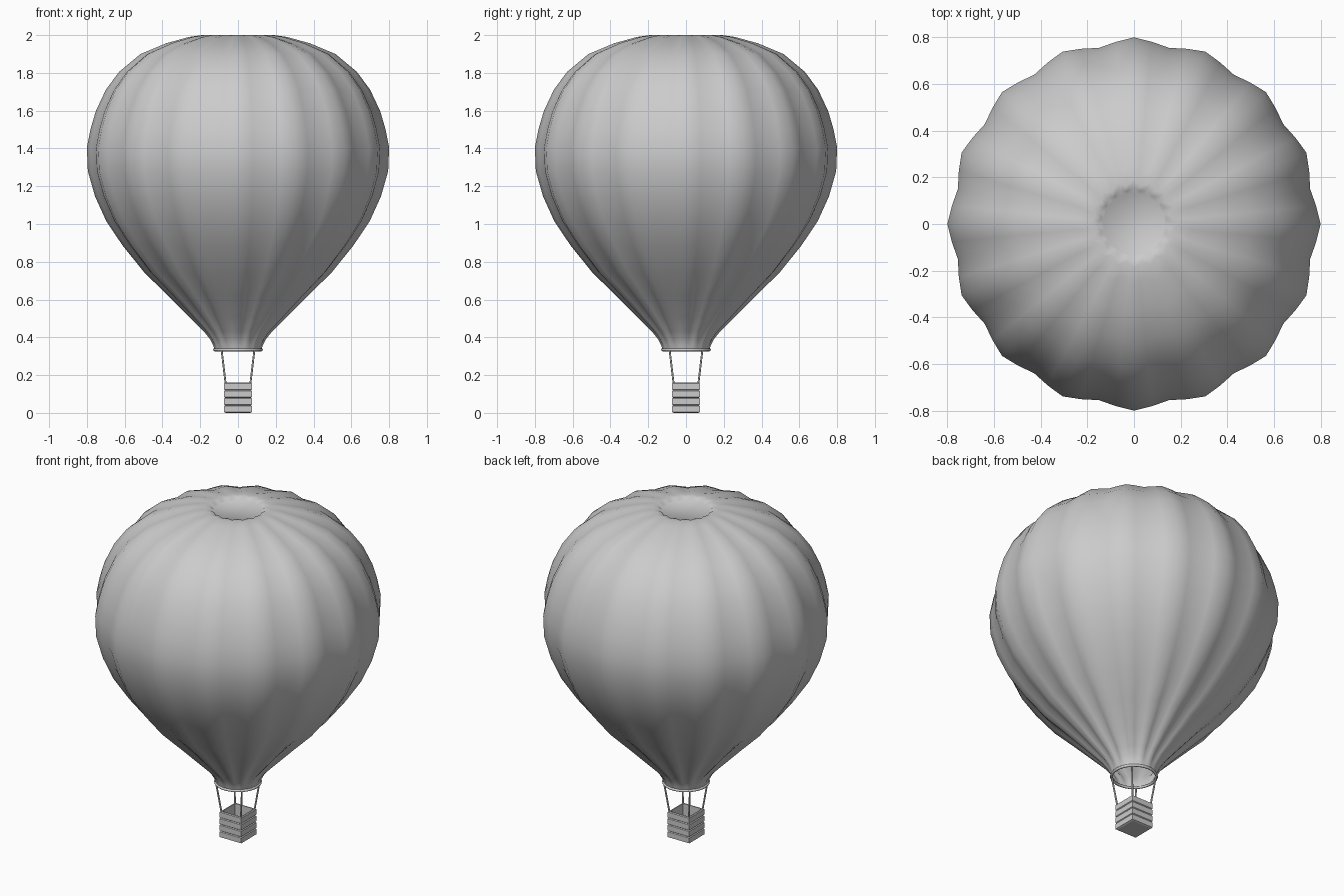
import bpy, bmesh, math
from mathutils import Vector

if "Cube" in bpy.data.objects:
    bpy.data.objects.remove(bpy.data.objects["Cube"])

def make_object(name, bm, smooth=None):
    bmesh.ops.recalc_face_normals(bm, faces=bm.faces)
    me = bpy.data.meshes.new(name)
    bm.to_mesh(me)
    bm.free()
    ob = bpy.data.objects.new(name, me)
    bpy.context.collection.objects.link(ob)
    if smooth:
        bpy.ops.object.select_all(action='DESELECT')
        ob.select_set(True)
        bpy.context.view_layer.objects.active = ob
        bpy.ops.object.shade_smooth_by_angle(angle=math.radians(smooth))
    return ob

def loft(bm, rings, cap_start=False, cap_end=False):
    loops = [[bm.verts.new(p) for p in ring] for ring in rings]
    n = len(loops[0])
    for a, b in zip(loops, loops[1:]):
        for i in range(n):
            j = (i + 1) % n
            bm.faces.new((a[i], a[j], b[j], b[i]))
    if cap_start:
        bm.faces.new(loops[0][::-1])
    if cap_end:
        bm.faces.new(loops[-1])

# Envelope: profile of radius, height, gore depth
GORES, SEG = 16, 64
profile = [
    (0.122, 0.33, 0.0), (0.132, 0.36, 0.004), (0.148, 0.39, 0.008),
    (0.18, 0.43, 0.015), (0.26, 0.51, 0.024), (0.37, 0.62, 0.03),
    (0.495, 0.742, 0.03), (0.61, 0.885, 0.03), (0.697, 1.014, 0.03),
    (0.757, 1.146, 0.03), (0.795, 1.28, 0.03), (0.80, 1.405, 0.03),
    (0.78, 1.505, 0.03), (0.753, 1.597, 0.03), (0.70, 1.71, 0.03),
    (0.63, 1.805, 0.03), (0.516, 1.90, 0.03), (0.38, 1.957, 0.03),
    (0.26, 1.99, 0.03), (0.19, 2.0, 0.025), (0.155, 1.997, 0.012),
    (0.135, 1.985, 0.0)]
rings = []
for r, z, d in profile:
    ring = []
    for i in range(SEG):
        a = math.tau * i / SEG
        rr = r - d * (0.5 - 0.5 * math.cos(GORES * a))
        ring.append((rr * math.cos(a), rr * math.sin(a), z))
    rings.append(ring)
bm = bmesh.new()
loft(bm, rings, cap_end=True)
make_object("envelope", bm, 50)

# Mouth ring
bpy.ops.mesh.primitive_torus_add(major_radius=0.124, minor_radius=0.008,
                                 major_segments=32, minor_segments=8,
                                 location=(0, 0, 0.334))
bpy.context.object.name = "mouth_ring"
bpy.ops.object.shade_smooth_by_angle(angle=math.radians(60))

# Basket: open square box with stepped slats outside
def square(h, z):
    return [(-h, -h, z), (h, -h, z), (h, h, z), (-h, h, z)]
SLATS, H = 4, 0.16
rings = [square(0.064, 0.0)]
for k in range(SLATS):
    z0, z1 = H * k / SLATS, H * (k + 1) / SLATS
    rings += [square(0.073, z0 + 0.004), square(0.073, z1 - 0.004), square(0.068, z1)]
rings += [square(0.062, H), square(0.062, 0.012)]
bm = bmesh.new()
loft(bm, rings, cap_start=True, cap_end=True)
make_object("basket", bm)

# Ropes at the four corners
for k, (sx, sy) in enumerate(((1, 1), (-1, 1), (-1, -1), (1, -1))):
    p = Vector((sx * 0.065, sy * 0.065, 0.15))
    q = Vector((sx * 0.087, sy * 0.087, 0.335))
    bm = bmesh.new()
    bmesh.ops.create_cone(bm, cap_ends=True, segments=8, radius1=0.005,
                          radius2=0.005, depth=(q - p).length)
    ob = make_object(f"rope_{k + 1}", bm, 60)
    ob.location = (p + q) / 2
    ob.rotation_euler = (q - p).to_track_quat('Z', 'Y').to_euler()
